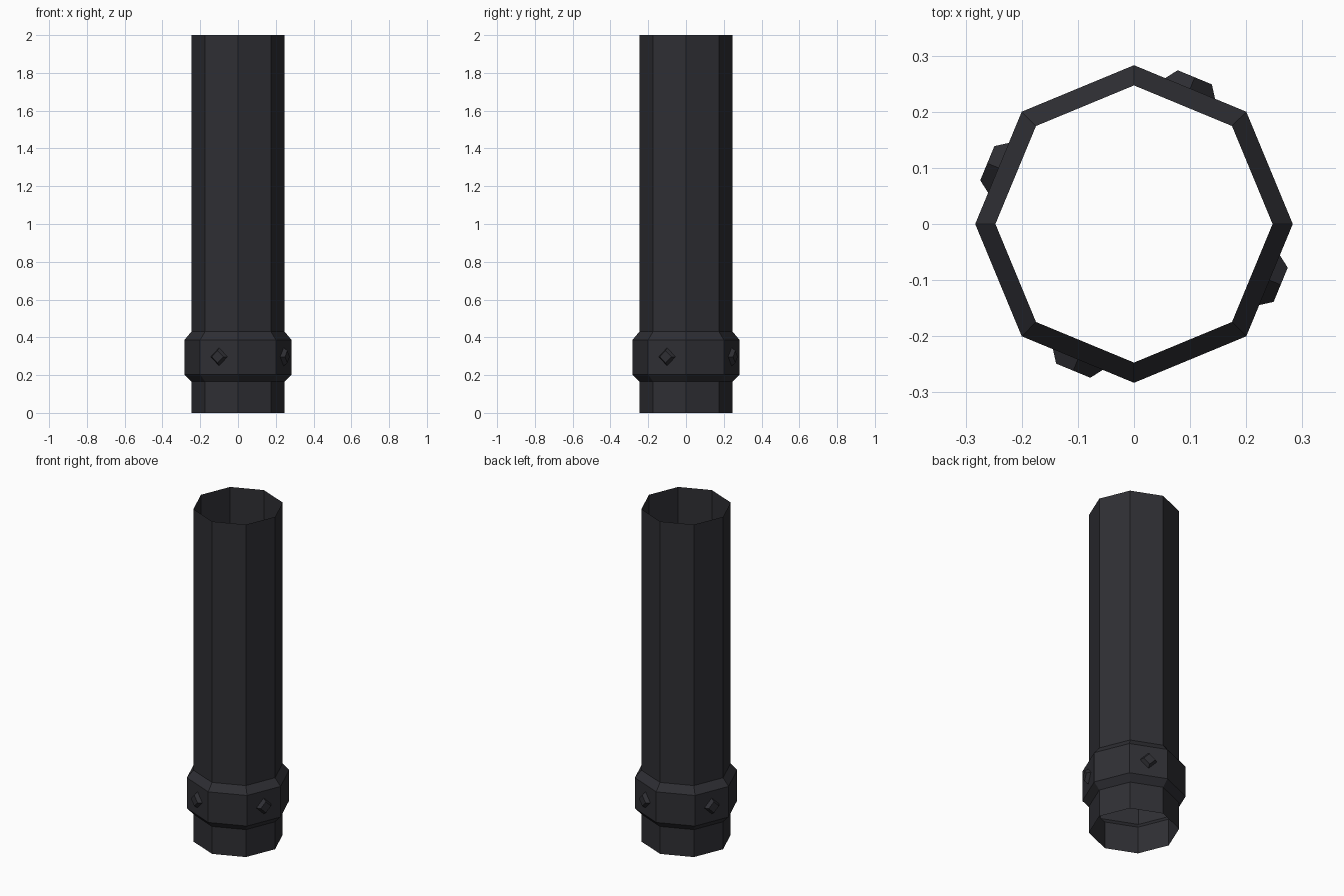
import bpy, bmesh, math
from mathutils import Vector

if "Cube" in bpy.data.objects:
    bpy.data.objects.remove(bpy.data.objects["Cube"])

metal = bpy.data.materials.new("dark gunmetal")
metal.diffuse_color = (0.028, 0.028, 0.034, 1)
metal.use_nodes = True
metal.node_tree.nodes["Principled BSDF"].inputs["Base Color"].default_value = metal.diffuse_color

R_TUBE, R_COLLAR = 0.247, 0.283


def finish(bm, name):
    me = bpy.data.meshes.new(name)
    bm.to_mesh(me)
    bm.free()
    me.materials.append(metal)
    ob = bpy.data.objects.new(name, me)
    bpy.context.collection.objects.link(ob)
    return ob


def skin(bm, lower, upper):
    n = len(lower)
    for i in range(n):
        j = (i + 1) % n
        bm.faces.new((lower[i], lower[j], upper[j], upper[i]))


# Open octagonal pipe with a chamfered collar, one thin sheet
profile = [(R_TUBE, 0), (R_TUBE, 0.165), (R_COLLAR, 0.203),
           (R_COLLAR, 0.387), (R_TUBE, 0.43), (R_TUBE, 2.0)]
bm = bmesh.new()
rings = []
for r, z in profile:
    rings.append([bm.verts.new((r * math.cos(k * math.pi / 4),
                                r * math.sin(k * math.pi / 4), z)) for k in range(8)])
for a, b in zip(rings, rings[1:]):
    skin(bm, a, b)
finish(bm, "pipe_with_collar")

# Diamond-shaped studs on every second collar face
for k in range(4):
    ang = math.radians(67.5 + 90 * k)
    out = Vector((math.cos(ang), math.sin(ang), 0))
    side = Vector((-math.sin(ang), math.cos(ang), 0))
    up = Vector((0, 0, 1))
    flat = R_COLLAR * math.cos(math.pi / 8)
    bm = bmesh.new()
    loops = []
    for half, depth in ((0.048, flat), (0.033, flat + 0.0215)):
        c = out * depth + up * 0.297
        loops.append([bm.verts.new(c + d * half) for d in (side, up, -side, -up)])
    skin(bm, *loops)
    bm.faces.new(loops[1])
    finish(bm, f"collar_stud_{k + 1}")
